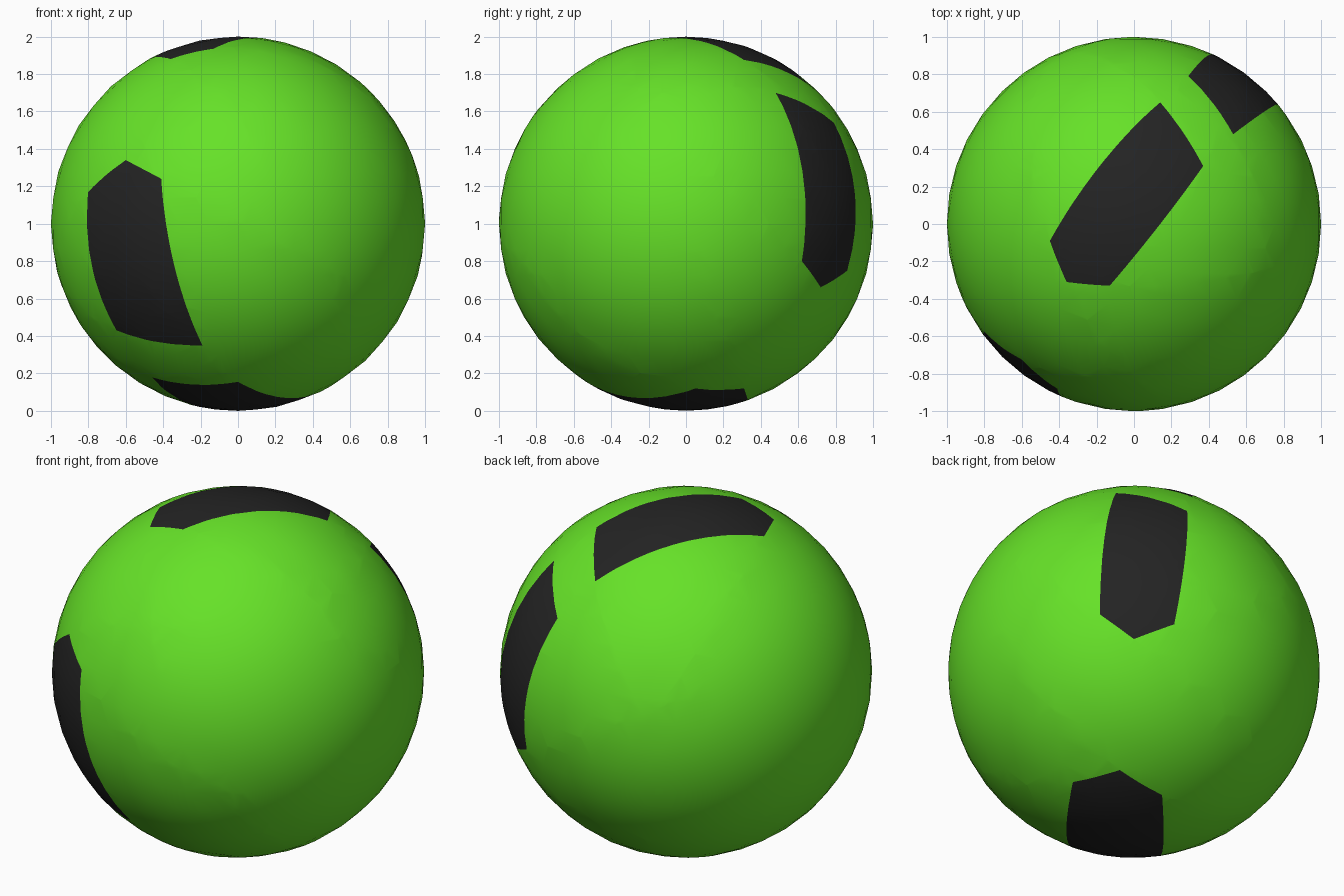
import bpy, bmesh
from mathutils import Vector

if "Cube" in bpy.data.objects:
    bpy.data.objects.remove(bpy.data.objects["Cube"])


def material(name, rgb):
    m = bpy.data.materials.new(name)
    m.diffuse_color = (*rgb, 1.0)
    m.use_nodes = True
    m.node_tree.nodes["Principled BSDF"].inputs["Base Color"].default_value = m.diffuse_color
    return m


# Corners of the five-sided patches, seen on the unit sphere (in order around each)
PATCHES = [
    # front left
    [(-.80, -.575, .17), (-.60, -.725, .34), (-.41, -.88, .24), (-.19, -.735, -.65), (-.65, -.505, -.57)],
    # top
    [(-.45, -.09, .89), (-.36, -.31, .88), (-.13, -.33, .935), (.37, .31, .876), (.14, .65, .747)],
    # back right
    [(.76, .62, -.20), (.605, .72, -.34), (.44, .86, -.25), (.29, .79, .54), (.53, .48, .70)],
    # bottom
    [(.08, .33, -.94), (.36, .31, -.88), (.47, .05, -.88), (0, -.535, -.845), (-.46, -.34, -.82)],
]

bm = bmesh.new()
bmesh.ops.create_icosphere(bm, subdivisions=4, radius=1.0)

# Cut each patch into the sphere with great-circle planes, one per side
for corners in PATCHES:
    pts = [Vector(c).normalized() for c in corners]
    mid = sum(pts, Vector()).normalized()
    inside = [f for f in bm.faces if f.calc_center_median().dot(mid) > 0.3]
    for a, b in zip(pts, pts[1:] + pts[:1]):
        n = a.cross(b).normalized()
        if n.dot(mid) < 0:
            n.negate()
        geom = set(inside)
        for f in inside:
            geom.update(f.edges)
            geom.update(f.verts)
        res = bmesh.ops.bisect_plane(bm, geom=list(geom), dist=1e-5, plane_co=(0, 0, 0), plane_no=n)
        faces = {g for g in res["geom"] if isinstance(g, bmesh.types.BMFace)}
        inside = [f for f in faces if f.calc_center_median().dot(n) > 0]
    for f in inside:
        f.material_index = 1

# Round the cut edges back on to the sphere and stand it on the ground
bmesh.ops.triangulate(bm, faces=[f for f in bm.faces if len(f.verts) > 3])
for v in bm.verts:
    v.co = v.co.normalized() + Vector((0, 0, 1))
for f in bm.faces:
    f.smooth = True
bmesh.ops.recalc_face_normals(bm, faces=bm.faces)

me = bpy.data.meshes.new("ball")
bm.to_mesh(me)
bm.free()
me.materials.append(material("bright green", (.133, .76, .021)))
me.materials.append(material("black", (.017, .017, .017)))
bpy.context.collection.objects.link(bpy.data.objects.new("ball", me))
